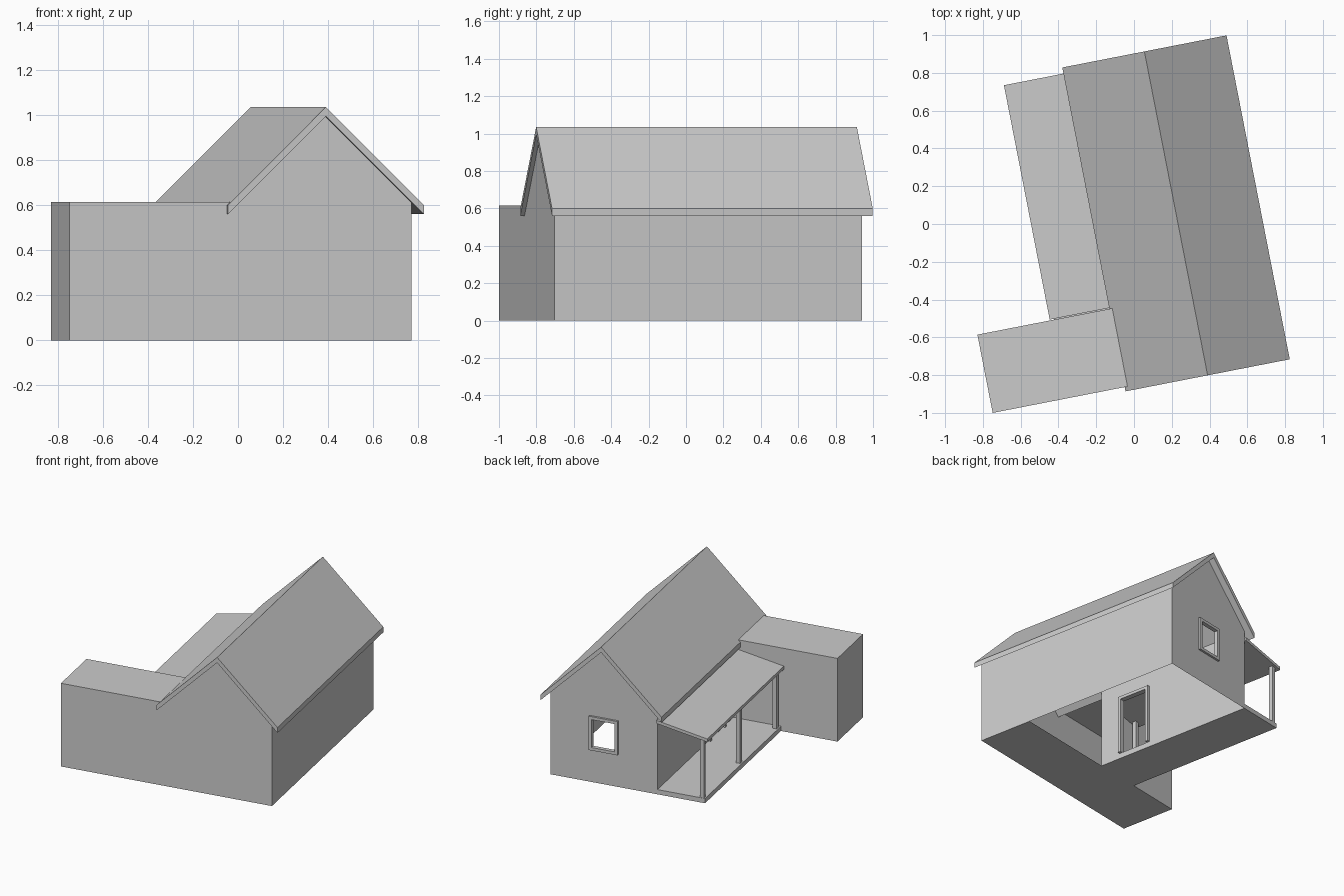
import bpy, bmesh, math

if "Cube" in bpy.data.objects:
    bpy.data.objects.remove(bpy.data.objects["Cube"])

TURN = math.radians(11.05)          # whole house is turned about z
L, R, MID = -0.163, 0.621, 0.229    # main body walls and ridge line (across)
F, B, WB = -0.838, 0.838, -0.416    # front, back, back of the side wing (along)
WL, WTOP, EAVE, PEAK = -0.926, 0.615, 0.61, 0.995


def make(name, polys):
    """Mesh from a list of polygons, shared corners welded."""
    bm = bmesh.new()
    for p in polys:
        bm.faces.new([bm.verts.new(c) for c in p])
    bmesh.ops.remove_doubles(bm, verts=bm.verts, dist=1e-5)
    bmesh.ops.recalc_face_normals(bm, faces=bm.faces)
    me = bpy.data.meshes.new(name)
    bm.to_mesh(me)
    bm.free()
    ob = bpy.data.objects.new(name, me)
    ob.rotation_euler.z = TURN
    bpy.context.collection.objects.link(ob)
    return ob


def prism(profile, v0, v1):
    """Closed (across, up) profile run along the house."""
    n = len(profile)
    a = [(u, v0, z) for u, z in profile]
    b = [(u, v1, z) for u, z in profile]
    return [a, b] + [[a[i], a[(i + 1) % n], b[(i + 1) % n], b[i]] for i in range(n)]


def box(u0, u1, v0, v1, z0, z1):
    return prism([(u0, z0), (u1, z0), (u1, z1), (u0, z1)], v0, v1)


def holed(a0, a1, z0, z1, h0, h1, k0, k1, place):
    """Flat wall a0..a1 by z0..z1 with a rectangular opening."""
    o = [(a0, z0), (a1, z0), (a1, z1), (a0, z1)]
    i = [(h0, k0), (h1, k0), (h1, k1), (h0, k1)]
    return [[place(*c) for c in (o[k], o[(k + 1) % 4], i[(k + 1) % 4], i[k])]
            for k in range(4)]


def on_back(a, z):
    return (a, B, z)


def on_left(a, z):
    return (L, a, z)


# opening sizes (outer edge of frames)
W = (0.123, 0.335, 0.24, 0.49)
D = (-0.258, 0.005, 0.04, 0.475)
T = 0.022

# walls: one hollow shell, open below behind the wing
shell = [
    [(WL, F, 0), (R, F, 0), (R, F, EAVE), (MID, F, PEAK), (-0.158, F, WTOP), (WL, F, WTOP)],
    [(R, F, 0), (R, B, 0), (R, B, EAVE), (R, F, EAVE)],
    [(L, B, EAVE), (R, B, EAVE), (MID, B, PEAK)],
    [(WL, F, 0), (WL, WB, 0), (WL, WB, WTOP), (WL, F, WTOP)],
    [(WL, WB, 0), (L, WB, 0), (L, WB, WTOP), (WL, WB, WTOP)],
    [(WL, F, WTOP), (-0.158, F, WTOP), (-0.158, WB, WTOP), (WL, WB, WTOP)],
    [(WL, F, 0), (R, F, 0), (R, WB, 0), (WL, WB, 0)],
]
shell += holed(L, R, 0, EAVE, *W, on_back)
shell += holed(WB, B, 0, EAVE, *D, on_left)
make("house_walls", shell)

# gable roof: two sloped slabs meeting at the ridge
roof = []
e0, e1, v0, v1 = -0.214, 0.672, -0.861, 0.886
prof = [(e0, 0.56), (e0, 0.60), (MID, 1.035), (e1, 0.60), (e1, 0.56), (MID, 0.995)]
for i in range(6):
    (u, z), (p, q) = prof[i], prof[(i + 1) % 6]
    roof.append([(u, v0, z), (p, v0, q), (p, v1, q), (u, v1, z)])
for v in (v0, v1):
    for idx in ((0, 1, 2, 5), (5, 2, 3, 4)):
        roof.append([(prof[k][0], v, prof[k][1]) for k in idx])
make("main_roof", roof)

# porch: floor slab, sloping roof and posts
make("porch_floor", box(-0.512, L, WB, B, 0, 0.035))
make("porch_roof", prism([(-0.535, 0.463), (L, 0.53), (L, 0.553), (-0.535, 0.486)],
                         -0.411, 0.853))
for n, v in enumerate((-0.38, 0.22, 0.82)):
    make(f"porch_post_{n + 1}", box(-0.502, -0.472, v - 0.015, v + 0.015, 0.035, 0.475))

# window frame in the back gable
a0, a1, z0, z1 = W
d0, d1 = B - 0.015, B + 0.015
make("window_frame",
     box(a0, a0 + T, d0, d1, z0, z1) + box(a1 - T, a1, d0, d1, z0, z1)) 
make("window_frame_rails",
     box(a0 + T, a1 - T, d0, d1, z0, z0 + T) + box(a0 + T, a1 - T, d0, d1, z1 - T, z1))

# door frame onto the porch
a0, a1, z0, z1 = D
d0, d1 = L - 0.02, L + 0.02
make("door_jambs",
     box(d0, d1, a0, a0 + T, z0, z1) + box(d0, d1, a1 - T, a1, z0, z1))
make("door_head", box(d0, d1, a0 + T, a1 - T, z1 - T, z1))
